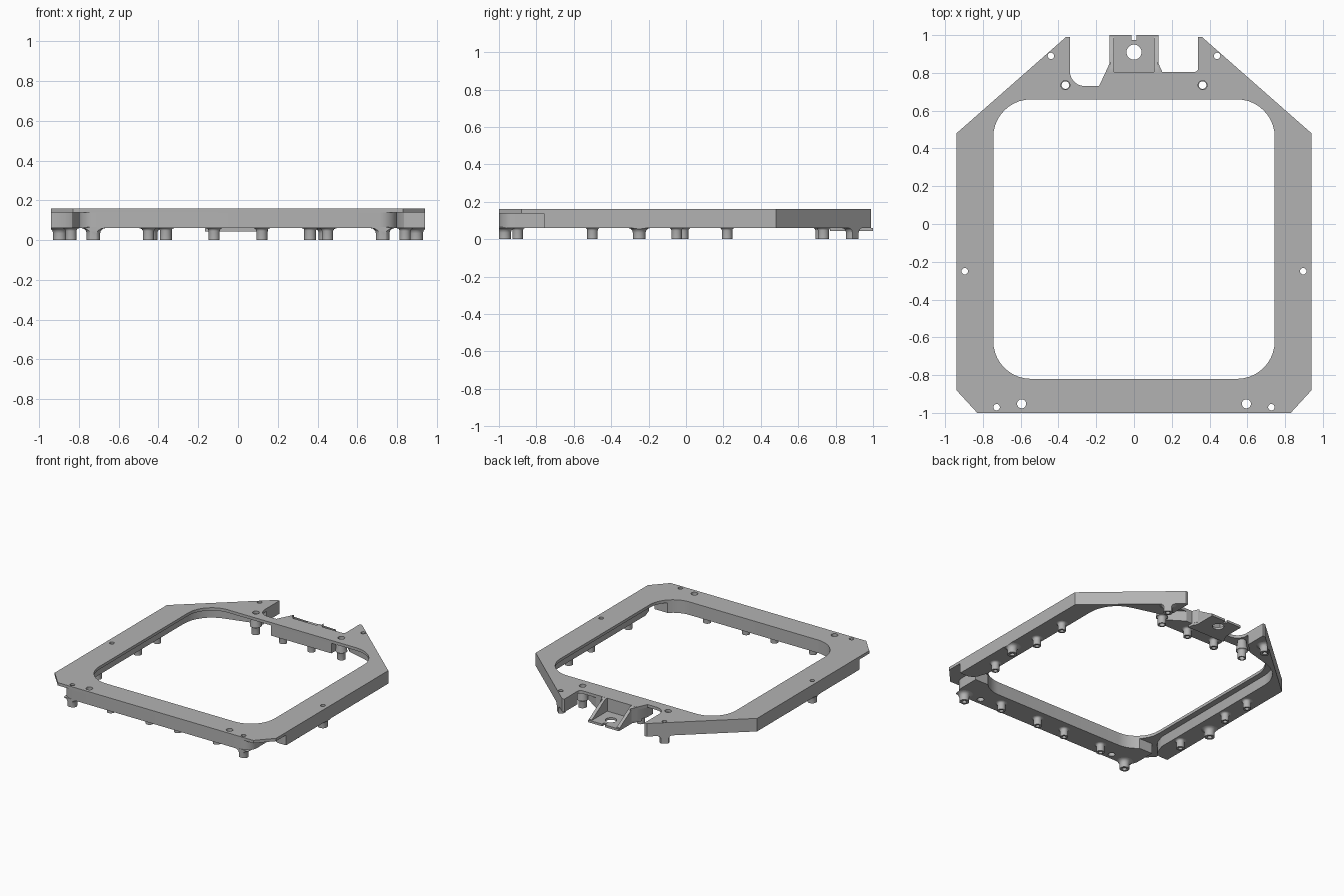
import bpy, bmesh, math

if "Cube" in bpy.data.objects:
    bpy.data.objects.remove(bpy.data.objects["Cube"])

grey = bpy.data.materials.new("plain grey")
grey.diffuse_color = (0.45, 0.45, 0.45, 1)
grey.use_nodes = True
grey.node_tree.nodes["Principled BSDF"].inputs["Base Color"].default_value = grey.diffuse_color


def make(name, bm):
    bmesh.ops.recalc_face_normals(bm, faces=bm.faces)
    me = bpy.data.meshes.new(name)
    bm.to_mesh(me)
    bm.free()
    ob = bpy.data.objects.new(name, me)
    bpy.context.collection.objects.link(ob)
    me.materials.append(grey)
    return ob


def prism(name, pts, z0, z1):
    bm = bmesh.new()
    f = bm.faces.new([bm.verts.new((x, y, z0)) for x, y in pts])
    r = bmesh.ops.extrude_face_region(bm, geom=[f])
    vs = [g for g in r["geom"] if isinstance(g, bmesh.types.BMVert)]
    bmesh.ops.translate(bm, verts=vs, vec=(0, 0, z1 - z0))
    return make(name, bm)


def arc(cx, cy, r, a0, a1, n=10):
    return [(cx + r * math.cos(math.radians(a0 + (a1 - a0) * i / n)),
             cy + r * math.sin(math.radians(a0 + (a1 - a0) * i / n))) for i in range(n + 1)]


def circle(x, y, r, n=24):
    return arc(x, y, r, 0, 360 - 360 / n, n - 1)


def flip(pts):
    return [(-x, y) for x, y in reversed(pts)]


def boolean(ob, tool, op="DIFFERENCE"):
    m = ob.modifiers.new("cut", "BOOLEAN")
    m.operation, m.object, m.solver = op, tool, "EXACT"
    bpy.context.view_layer.objects.active = ob
    bpy.ops.object.modifier_apply(modifier=m.name)
    bpy.data.objects.remove(tool)


def drill(ob, holes):
    for x, y, r in holes:
        boolean(ob, prism("drill", circle(x, y, r), -0.1, 0.3))


def tube(name, x, y, profile, n=24):
    # closed radius/height profile spun about a vertical axis
    bm = bmesh.new()
    rings = [[bm.verts.new((x + r * math.cos(2 * math.pi * i / n),
                            y + r * math.sin(2 * math.pi * i / n), z)) for i in range(n)]
             for r, z in profile]
    for a, b in zip(rings, rings[1:] + rings[:1]):
        for i in range(n):
            j = (i + 1) % n
            bm.faces.new((a[i], a[j], b[j], b[i]))
    return make(name, bm)


small = [(s * x, y, 0.017) for s in (1, -1) for x, y in ((0.727, -0.97), (0.896, -0.25), (0.44, 0.89))]
large = [(s * x, y, 0.024) for s in (1, -1) for x, y in ((0.363, 0.735), (0.595, -0.952))]

# thin top plate with its two rear slots
right_slot = [(0.36, 0.99), (0.34, 0.99)] + arc(0.32, 0.825, 0.02, 0, -90, 4) + [(0.15, 0.805)]
left_slot = [(-0.185, 0.73), (-0.26, 0.73)] + arc(-0.26, 0.81, 0.08, -90, -180) + [(-0.34, 0.99), (-0.36, 0.99)]
plate = prism("top_plate", [(-0.94, -0.88), (-0.83, -1), (0.83, -1), (0.94, -0.88), (0.94, 0.48)]
              + right_slot + [(-0.15, 0.805)] + left_slot + [(-0.94, 0.48)], 0.138, 0.16)
opening = (arc(0.545, -0.62, 0.2, -90, 0) + arc(0.545, 0.46, 0.2, 0, 90)
           + arc(-0.545, 0.46, 0.2, 90, 180) + arc(-0.545, -0.62, 0.2, 180, 270))
boolean(plate, prism("opening", opening, 0, 0.3))
drill(plate, small + large)

# front bar with rounded outer corners
half = (arc(0.71, -0.91, 0.09, -90, 0, 8) + [(0.8, -0.76)]
        + list(reversed(arc(0.545, -0.62, 0.2, -90, -44.5, 8))))
front = prism("front_bar", half + flip(half), 0.06, 0.139)
drill(front, [h for h in small + large if h[1] < -0.9])

# side bars that run into the rear wings, set back from the opening
side = ([(0.94, -0.76), (0.94, 0.48), (0.36, 0.99), (0.34, 0.99), (0.34, 0.83), (0.42, 0.755)]
        + arc(0.55, 0.47, 0.24, 75, 0, 8) + [(0.79, -0.64), (0.815, -0.715), (0.835, -0.745), (0.87, -0.76)])
for name, pts, s in (("right_bar", side, 1), ("left_bar", flip(side), -1)):
    bar = prism(name, pts, 0.06, 0.139)
    drill(bar, [h for h in small if h[0] * s > 0 and h[1] > -0.9])

# rear bar behind the latch tongue
prism("rear_bar", [(-0.18, 0.66), (0.33, 0.66), (0.33, 0.72), (0.2, 0.805),
                   (-0.15, 0.805), (-0.18, 0.73)], 0.06, 0.139)

# latch tongue with a hole and a small notch
tongue = prism("latch_tongue", [(-0.165, 0.77), (0.15, 0.77), (0.15, 0.805), (0.13, 0.84), (0.13, 1),
                                (0.012, 1), (0.012, 0.975), (-0.012, 0.975), (-0.012, 1),
                                (-0.13, 1), (-0.13, 0.84)], 0.043, 0.06)
drill(tongue, [(0, 0.91, 0.04)])

# sloping cheeks beside the tongue
for s in (1, -1):
    bm = bmesh.new()
    ends = [[bm.verts.new((s * x, y, z)) for y, z in ((0.8, 0.058), (0.99, 0.058), (0.99, 0.064), (0.83, 0.16), (0.8, 0.16))]
            for x in (0.105, 0.13)]
    for e in ends:
        bm.faces.new(e)
    for i in range(5):
        j = (i + 1) % 5
        bm.faces.new((ends[0][i], ends[0][j], ends[1][j], ends[1][i]))
    make("tongue_cheek", bm)
    prism("cheek_web", [(s * 0.125, 0.8), (s * 0.125, 0.86), (s * 0.15, 0.805)], 0.06, 0.159)


def flared(r, bore, top, flare):
    # straight foot with a concave flare where it meets the bar
    return ([(bore, 0), (r, 0), (r, 0.06 - flare)]
            + [(r + flare * (1 - math.cos(t)), 0.06 - flare + flare * math.sin(t))
               for t in (math.pi / 6, math.pi / 3, math.pi / 2)]
            + [(r, top), (bore, top)])


# wide feet, trimmed flush with the outer edge
outline = [(-0.94, -0.9), (-0.94, -1), (0.94, -1), (0.94, 0.48), (0.36, 0.99), (-0.36, 0.99), (-0.94, 0.48)]
for x, y, r in small:
    foot = tube("foot", x, y, flared(0.034, 0.017, 0.065, 0.026))
    boolean(foot, prism("trim", outline, -0.1, 0.3), "INTERSECT")

# small bosses along each bar
spots = [(s * x, y) for s in (1, -1) for x, y in
         ((0.45, -0.9), (0.12, -0.9), (0.84, -0.5), (0.84, 0.22), (0.12, 0.72))]
spots += [(0.84, -0.05), (-0.84, -0.015)]
for x, y in spots:
    tube("boss", x, y, flared(0.028, 0.015, 0.065, 0.014))

# rear screw tubes hanging from the plate
for s in (1, -1):
    tube("screw_tube", s * 0.363, 0.735, flared(0.03, 0.02, 0.14, 0.012))

for ob in bpy.context.scene.objects:
    ob.select_set(True)
bpy.ops.object.shade_smooth_by_angle(angle=math.radians(32))
